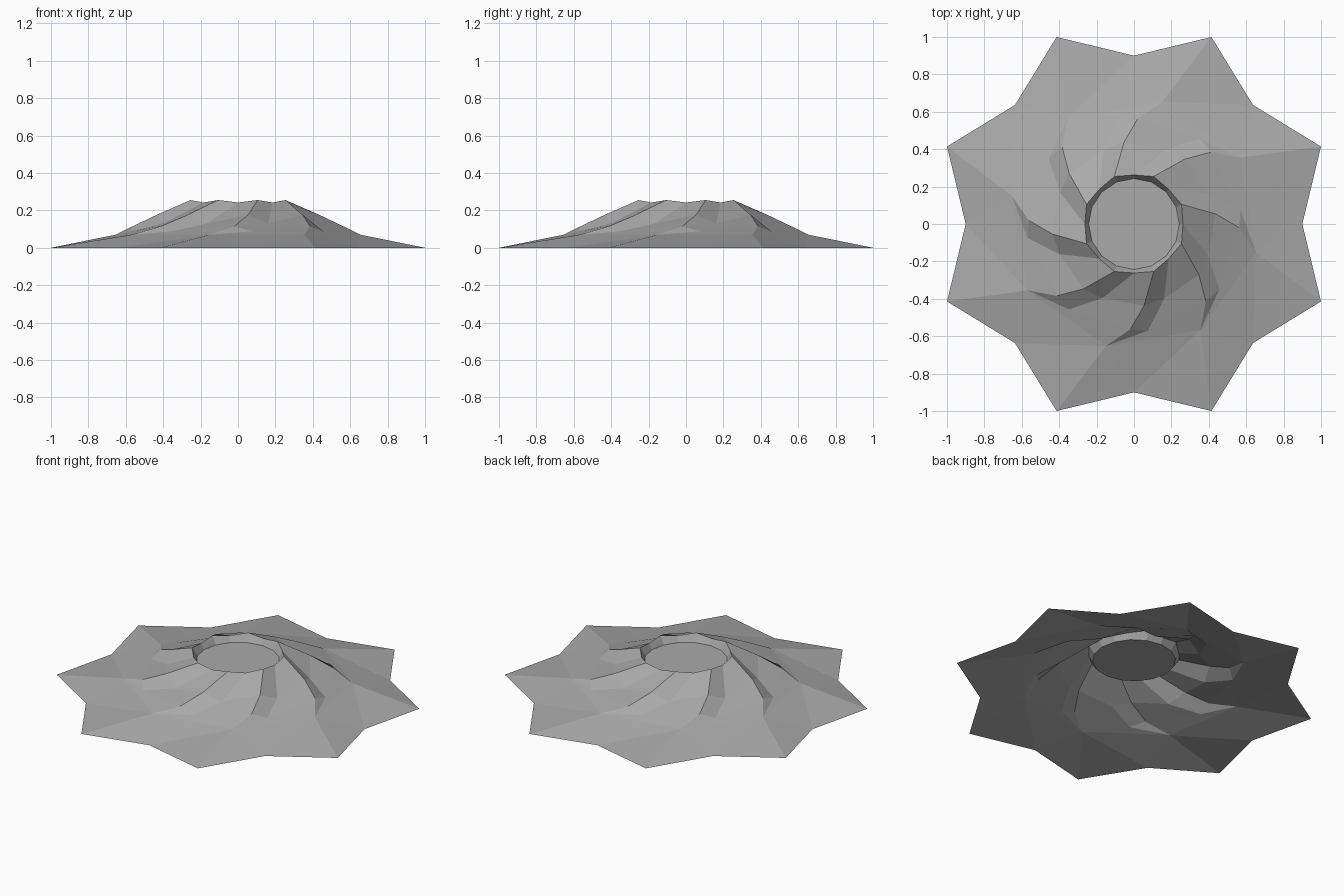
import bpy, bmesh
from math import radians, cos, sin

if "Cube" in bpy.data.objects:
    bpy.data.objects.remove(bpy.data.objects["Cube"])

bm = bmesh.new()
N = 8

def ring(r, deg, z):
    """Eight vertices repeated every 45 degrees."""
    return [bm.verts.new((r * cos(radians(deg + 45 * i)),
                          r * sin(radians(deg + 45 * i)), z)) for i in range(N)]

# Crater floor and rim, alternating ridge / groove corners
floor_a, floor_b = ring(0.243, 112.5, 0.205), ring(0.243, 135, 0.205)
# Swirling ridges and the grooves beside them, from rim outward
ridge = [floor_a, ring(0.275, 112.5, 0.255), ring(0.44, 97, 0.175), ring(0.563, 88, 0.115)]
groove = [floor_b, ring(0.262, 135, 0.242), ring(0.43, 112, 0.13), ring(0.575, 97.5, 0.088)]
# Ridge and groove merge into one corner, then the star-shaped hem
merge = ring(0.67, 77, 0.07)
tip = ring(1.082, 67.5, 0.0)
notch = ring(0.9, 90, 0.0)

bm.faces.new([v for i in range(N) for v in (floor_a[i], floor_b[i])])
for i in range(N):
    j = (i + 1) % N
    for k in range(3):
        bm.faces.new((ridge[k][i], ridge[k + 1][i], groove[k + 1][i], groove[k][i]))
        bm.faces.new((groove[k][i], groove[k + 1][i], ridge[k + 1][j], ridge[k][j]))
    bm.faces.new((ridge[3][i], merge[i], groove[3][i]))
    bm.faces.new((groove[3][i], merge[i], merge[j], ridge[3][j]))
    bm.faces.new((merge[i], tip[i], notch[i]))
    bm.faces.new((merge[i], notch[i], merge[j]))
    bm.faces.new((merge[j], notch[i], tip[j]))

bm.normal_update()
mesh = bpy.data.meshes.new("swirled_crater")
bm.to_mesh(mesh)
bm.free()
obj = bpy.data.objects.new("swirled_crater", mesh)
bpy.context.collection.objects.link(obj)

# Darker grey stone
mat = bpy.data.materials.new("dark_grey")
mat.diffuse_color = (0.4, 0.4, 0.4, 1)
mat.use_nodes = True
mat.node_tree.nodes["Principled BSDF"].inputs["Base Color"].default_value = mat.diffuse_color
mesh.materials.append(mat)
